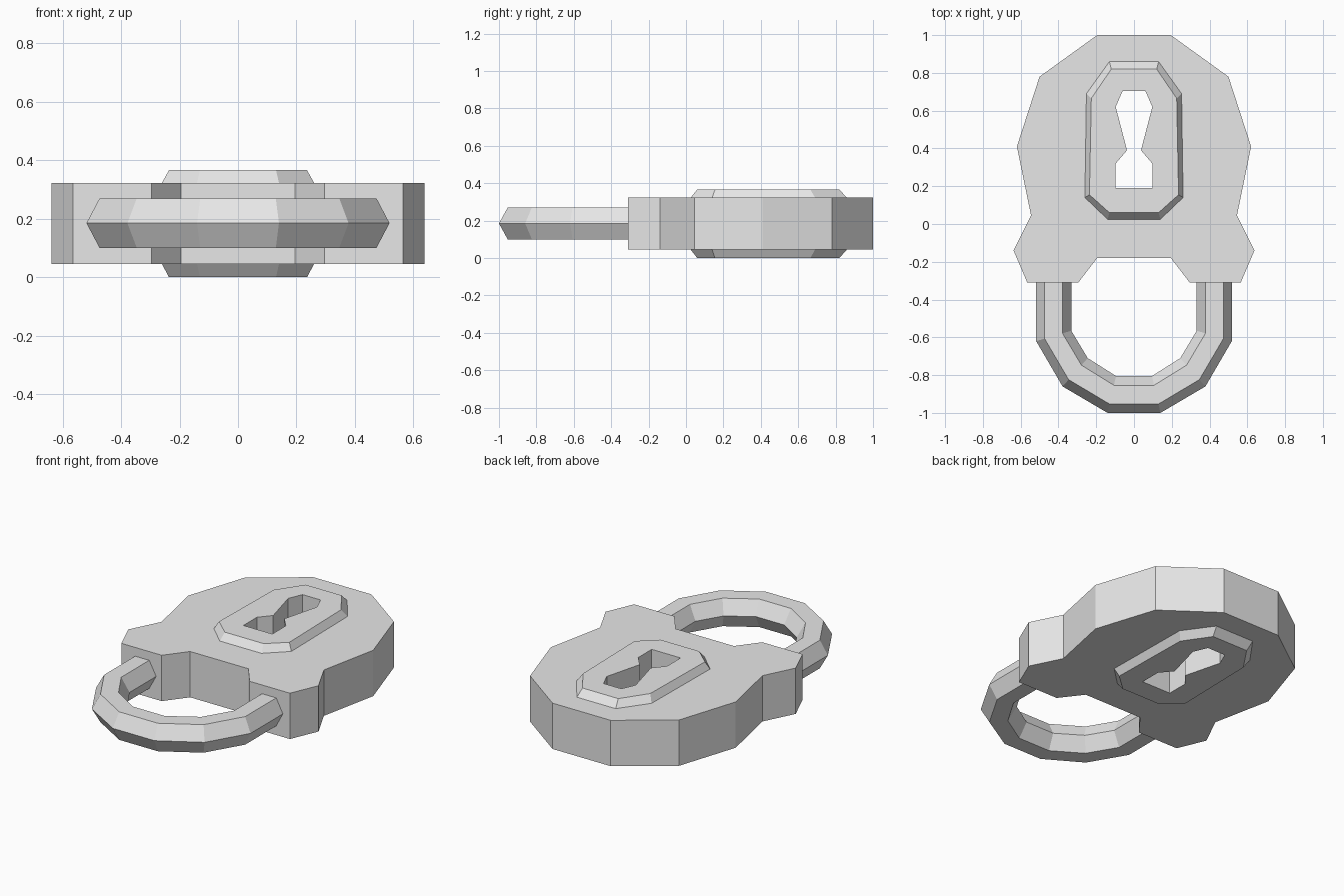
import bpy, bmesh

# Remove the default cube
cube = bpy.data.objects.get("Cube")
if cube:
    bpy.data.objects.remove(cube, do_unlink=True)

# Single material
grey = bpy.data.materials.new("light grey metal")
grey.use_nodes = True
grey.diffuse_color = (0.8, 0.8, 0.8, 1)
grey.node_tree.nodes["Principled BSDF"].inputs["Base Color"].default_value = (0.8, 0.8, 0.8, 1)


def mirrored(half):
    """Close a right-hand outline with its reflection across x = 0."""
    return half + [(-x, y) for x, y in reversed(half)]


def loft(name, rings):
    """Skin a list of equal-length closed rings and cap both ends."""
    bm = bmesh.new()
    loops = [[bm.verts.new(p) for p in ring] for ring in rings]
    n = len(loops[0])
    for a, b in zip(loops, loops[1:]):
        for i in range(n):
            j = (i + 1) % n
            bm.faces.new((a[i], a[j], b[j], b[i]))
    bm.faces.new(loops[0])
    bm.faces.new(loops[-1])
    bmesh.ops.recalc_face_normals(bm, faces=bm.faces)
    mesh = bpy.data.meshes.new(name)
    bm.to_mesh(mesh)
    bm.free()
    mesh.materials.append(grey)
    obj = bpy.data.objects.new(name, mesh)
    bpy.context.collection.objects.link(obj)
    return obj


def at_height(outline, z):
    return [(x, y, z) for x, y in outline]


def cut(obj, cutter):
    mod = obj.modifiers.new("keyhole", 'BOOLEAN')
    mod.operation = 'DIFFERENCE'
    mod.solver = 'EXACT'
    mod.object = cutter


BOTTOM, TOP, RAISE = 0.045, 0.323, 0.043

# Lock body
body = loft("lock_body", [at_height(mirrored([
    (0.195, 1.0), (0.5, 0.78), (0.62, 0.41), (0.545, 0.045), (0.638, -0.14),
    (0.565, -0.31), (0.295, -0.31), (0.195, -0.18)]), z) for z in (BOTTOM, TOP)])

# Bevelled keyhole plates on both faces
plate_base = mirrored([(0.13, 0.86), (0.252, 0.69), (0.26, 0.14), (0.14, 0.025)])
plate_rim = mirrored([(0.12, 0.82), (0.226, 0.665), (0.236, 0.155), (0.13, 0.06)])
plates = [loft(name, [at_height(plate_base, z), at_height(plate_rim, z + step)])
          for name, z, step in (("top_plate", TOP, RAISE), ("bottom_plate", BOTTOM, -BOTTOM))]

# Keyhole cutter, passing right through
keyhole = loft("keyhole_cutter", [at_height(mirrored([
    (0.06, 0.705), (0.097, 0.62), (0.037, 0.39), (0.097, 0.32), (0.097, 0.19)]), z)
    for z in (-0.2, 0.6)])
keyhole.hide_render = True
keyhole.hide_viewport = True
for part in [body] + plates:
    cut(part, keyhole)

# Shackle: six-sided bar swept between an inner and an outer rail
inner = mirrored([(0.332, -0.29), (0.332, -0.565), (0.245, -0.71), (0.095, -0.805)])
outer = mirrored([(0.518, -0.29), (0.518, -0.62), (0.378, -0.86), (0.14, -1.0)])
LOW, MID, HIGH = 0.1, 0.185, 0.27
section = [(0, MID), (0.25, HIGH), (0.76, HIGH), (1, MID), (0.76, LOW), (0.25, LOW)]
loft("shackle", [[(a[0] + (b[0] - a[0]) * t, a[1] + (b[1] - a[1]) * t, z)
                  for t, z in section] for a, b in zip(inner, outer)])
